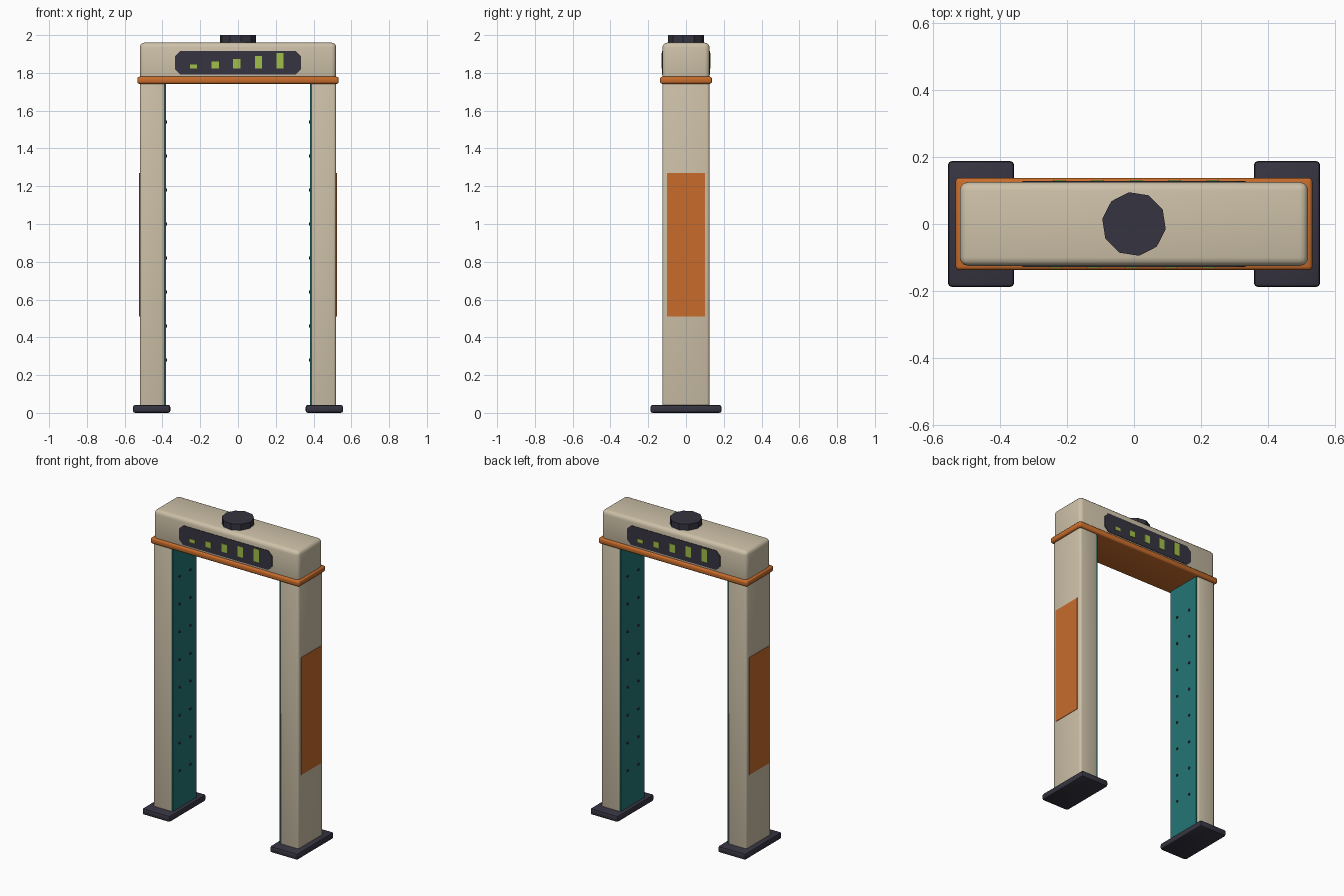
import bpy, bmesh, math
from mathutils import Matrix

if "Cube" in bpy.data.objects:
    bpy.data.objects.remove(bpy.data.objects["Cube"])


def material(name, rgb):
    m = bpy.data.materials.new(name)
    m.diffuse_color = (*rgb, 1)
    m.use_nodes = True
    m.node_tree.nodes["Principled BSDF"].inputs["Base Color"].default_value = m.diffuse_color
    return m


BEIGE = material("beige", (0.61, 0.53, 0.39))
ORANGE = material("orange", (0.58, 0.15, 0.024))
CHARCOAL = material("charcoal", (0.037, 0.034, 0.052))
TEAL = material("teal", (0.017, 0.18, 0.175))
GREEN = material("green", (0.36, 0.52, 0.065))


def finish(name, bm, mat, smooth=False):
    bmesh.ops.recalc_face_normals(bm, faces=bm.faces[:])
    me = bpy.data.meshes.new(name)
    bm.to_mesh(me)
    bm.free()
    me.materials.append(mat)
    ob = bpy.data.objects.new(name, me)
    bpy.context.collection.objects.link(ob)
    if smooth:
        bpy.ops.object.select_all(action='DESELECT')
        ob.select_set(True)
        bpy.context.view_layer.objects.active = ob
        bpy.ops.object.shade_smooth_by_angle(angle=math.radians(40))
    return ob


def add_box(bm, lo, hi):
    size = [b - a for a, b in zip(lo, hi)]
    mid = [(a + b) / 2 for a, b in zip(lo, hi)]
    return bmesh.ops.create_cube(
        bm, size=1, matrix=Matrix.Translation(mid) @ Matrix.Diagonal((*size, 1)))


def box(name, lo, hi, mat, bevel=0, segments=3):
    bm = bmesh.new()
    add_box(bm, lo, hi)
    if bevel:
        bmesh.ops.bevel(bm, geom=bm.edges[:], offset=bevel, segments=segments,
                        profile=0.5, affect='EDGES')
    return finish(name, bm, mat, bevel > 0)


# Header, trim band and beacon
box("header", (-0.52, -0.125, 1.75), (0.52, 0.125, 1.96), BEIGE, 0.025)
box("trim_band", (-0.533, -0.138, 1.742), (0.533, 0.138, 1.78), ORANGE, 0.012)
bm = bmesh.new()
bmesh.ops.create_cone(bm, cap_ends=True, segments=10, radius1=0.096, radius2=0.096, depth=0.06,
                      matrix=Matrix.Translation((0, 0, 1.97)) @ Matrix.Rotation(math.radians(9), 4, 'Z'))
finish("beacon", bm, CHARCOAL)

# The two sides repeat by a half turn about the vertical axis
for side, angle in (("right", 0), ("left", math.pi)):
    turn = Matrix.Rotation(angle, 4, 'Z')
    parts = [
        box(side + "_leg", (0.386, -0.125, 0.004), (0.52, 0.125, 1.75), BEIGE, 0.015),
        box(side + "_foot", (0.358, -0.188, 0), (0.556, 0.188, 0.042), CHARCOAL, 0.012, 2),
        box(side + "_outer_panel", (0.515, -0.1, 0.511), (0.523, 0.1, 1.27), ORANGE),
        box(side + "_sensor_panel", (0.381, -0.118, 0.035), (0.39, 0.118, 1.745), TEAL),
    ]

    # Sensor studs in two columns on the inner panel
    bm = bmesh.new()
    for row in range(8):
        for y in (-0.055, 0.055):
            place = Matrix.Translation((0.38, y, 0.28 + 0.18 * row)) @ Matrix.Rotation(math.pi / 2, 4, 'Y')
            bmesh.ops.create_cone(bm, cap_ends=True, segments=8, radius1=0.008,
                                  radius2=0.008, depth=0.008, matrix=place)
    parts.append(finish(side + "_sensor_studs", bm, CHARCOAL))

    # Display plate with clipped corners
    w, h, c, zc = 0.333, 0.0625, 0.028, 1.853
    corners = [(w, h - c), (w - c, h), (c - w, h), (-w, h - c),
               (-w, c - h), (c - w, -h), (w - c, -h), (w, c - h)]
    bm = bmesh.new()
    plate = bm.faces.new([bm.verts.new((x, -0.128, zc + z)) for x, z in corners])
    ext = bmesh.ops.extrude_face_region(bm, geom=[plate])
    for v in ext["geom"]:
        if isinstance(v, bmesh.types.BMVert):
            v.co.y += 0.006
    if not plate.is_valid or len(bm.faces) == 9:
        bm.faces.new([v for v in bm.verts if v.co.y < -0.125])
    parts.append(finish(side + "_display", bm, CHARCOAL))

    # Rising level bars
    bm = bmesh.new()
    for i in range(5):
        x = -0.235 + 0.1143 * i
        add_box(bm, (x - 0.019, -0.131, 1.822), (x + 0.019, -0.126, 1.844 + 0.0153 * i))
    parts.append(finish(side + "_level_bars", bm, GREEN))

    for ob in parts:
        ob.data.transform(turn)
